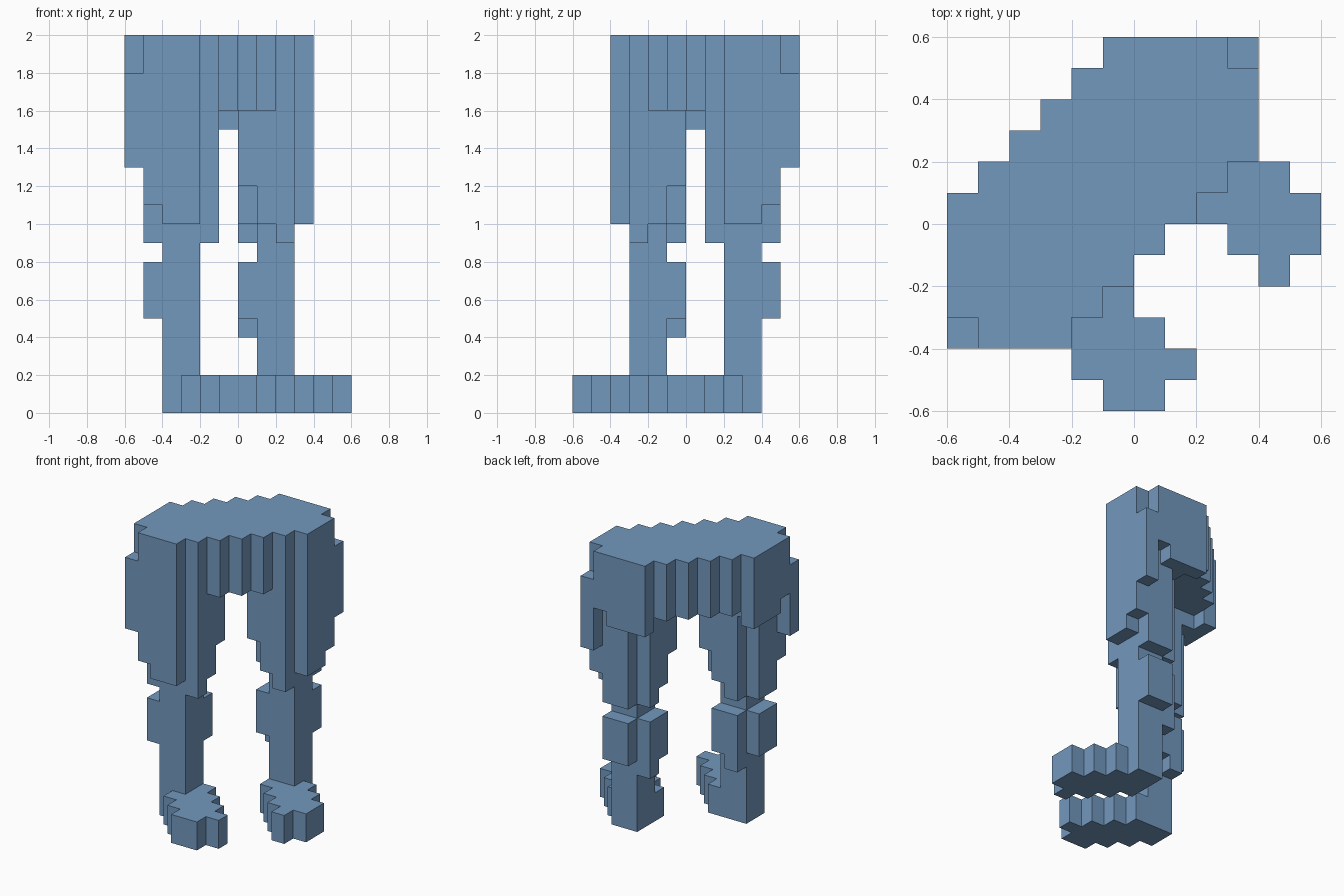
import bpy, bmesh, math
from mathutils import Vector

if "Cube" in bpy.data.objects:
    bpy.data.objects.remove(bpy.data.objects["Cube"], do_unlink=True)

U = 0.1  # block size

blue = bpy.data.materials.new("steel_blue")
blue.use_nodes = True
COL = (0.171, 0.314, 0.515, 1.0)
blue.diffuse_color = COL
bsdf = next(n for n in blue.node_tree.nodes if n.type == 'BSDF_PRINCIPLED')
bsdf.inputs["Base Color"].default_value = COL
bsdf.inputs["Roughness"].default_value = 0.8


def rows(table, z0, z1):
    """Blocks from {y: (first x, last x)} between two heights."""
    return {(x, y, z) for y, (a, b) in table.items()
            for x in range(a, b + 1) for z in range(z0, z1)}


def columns(table, top):
    """Blocks from {(x, y): bottom}, each column rising to the top."""
    return {(x, y, z) for (x, y), b in table.items() for z in range(b, top)}


def mirror(cells):
    """Mirror across the diagonal plane between the legs."""
    return {(-y - 1, -x - 1, z) for x, y, z in cells}


# Pelvis: stepped slab, with the lower seat blocks at the back
pelvis = rows({5: (-1, 2), 4: (-2, 3), 3: (-3, 3), 2: (-4, 3), 1: (-5, 2),
               0: (-6, 1), -1: (-6, 0), -2: (-6, -1), -3: (-6, -2),
               -4: (-5, -3)}, 16, 20)
seat = columns({(-6, -2): 15, (-6, -1): 15, (-6, 0): 15, (-5, -1): 15}, 16)
pelvis |= seat | mirror(seat)

# Thigh: columns ending at different heights above the knee
thigh = columns({(-5, -4): 11, (-4, -4): 10, (-3, -4): 10,
                 (-5, -3): 9, (-4, -3): 9, (-3, -3): 9, (-2, -3): 9,
                 (-5, -2): 9, (-4, -2): 9, (-3, -2): 9, (-2, -2): 10,
                 (-4, -1): 9, (-3, -1): 10, (-2, -1): 12}, 16)
hip_block = columns({(-6, -4): 13}, 18)

# Lower leg: square shin with calf blocks on the two rear sides
shin = rows({-3: (-4, -3), -2: (-4, -3)}, 2, 9)
calf = columns({(-5, -3): 5, (-5, -2): 5, (-4, -1): 4, (-3, -1): 5}, 8)

# Foot: stepped diagonal sole
foot = rows({-2: (-4, -2), -3: (-4, -1), -4: (-3, 0),
             -5: (-2, 1), -6: (-1, 0)}, 0, 2)

parts = {"pelvis": pelvis}
for name, cells in (("thigh", thigh), ("hip_block", hip_block),
                    ("shin", shin), ("calf", calf), ("foot", foot)):
    parts["right_" + name] = cells
    parts["left_" + name] = mirror(cells)

solid = set().union(*parts.values())


def build(name, cells):
    """Make the outer skin of a group of blocks, merging flat areas."""
    bm = bmesh.new()
    verts = {}

    def vert(p):
        if p not in verts:
            verts[p] = bm.verts.new([c * U for c in p])
        return verts[p]

    for c in sorted(cells):
        for axis in range(3):
            for side in (0, 1):
                n = list(c)
                n[axis] += 2 * side - 1
                if tuple(n) in solid:
                    continue
                ring = []
                for s, t in ((0, 0), (1, 0), (1, 1), (0, 1)):
                    p = list(c)
                    p[axis] += side
                    p[(axis + 1) % 3] += s
                    p[(axis + 2) % 3] += t
                    ring.append(vert(tuple(p)))
                bm.faces.new(ring if side else ring[::-1])
    bm.normal_update()
    bmesh.ops.dissolve_limit(bm, angle_limit=math.radians(1),
                             verts=bm.verts[:], edges=bm.edges[:])
    mesh = bpy.data.meshes.new(name)
    bm.to_mesh(mesh)
    bm.free()
    mesh.materials.append(blue)
    obj = bpy.data.objects.new(name, mesh)
    bpy.context.collection.objects.link(obj)


for part_name, part_cells in parts.items():
    build(part_name, part_cells)
